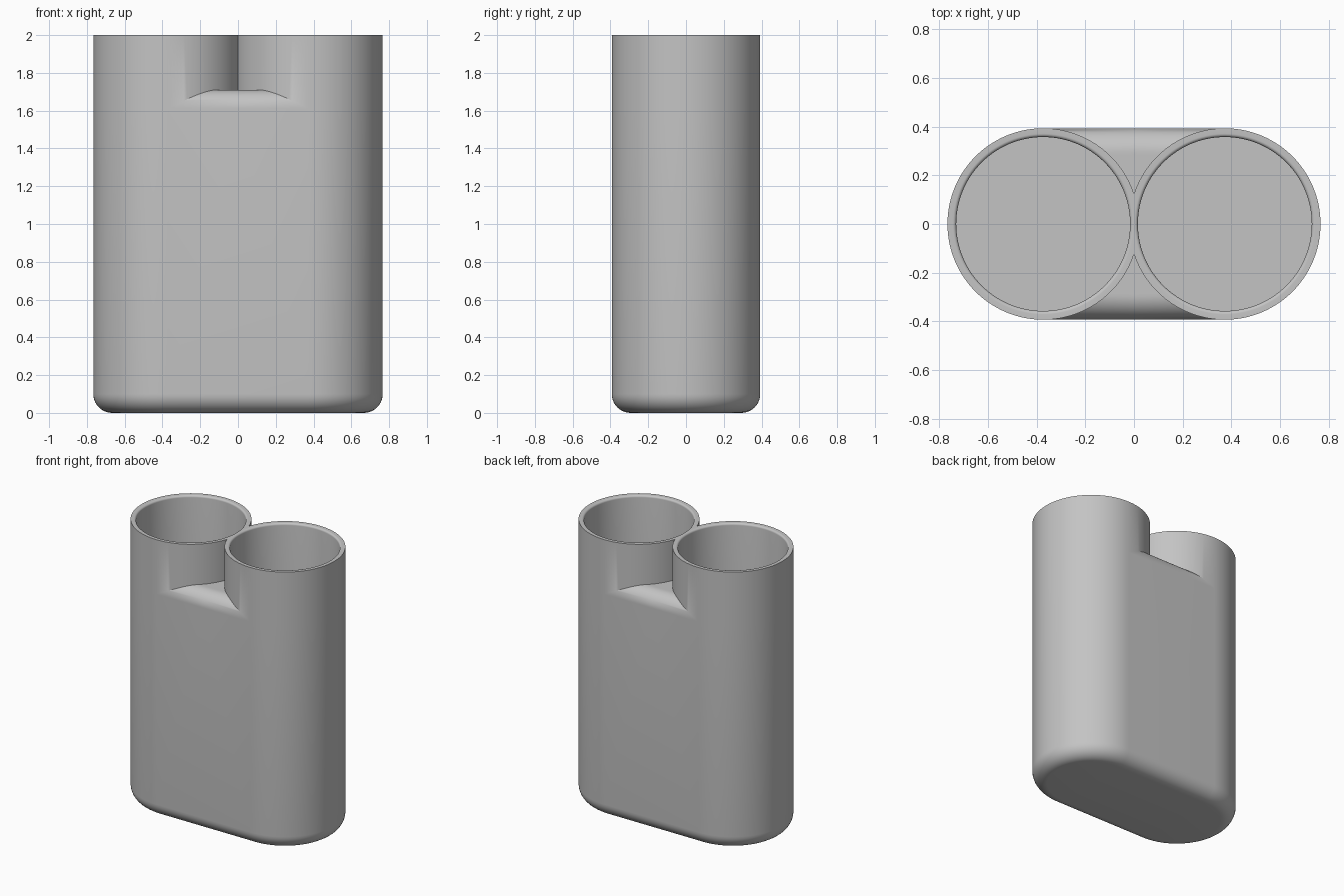
import bpy, bmesh
from math import sin, cos, pi, sqrt, acos, radians

cube = bpy.data.objects.get("Cube")
if cube:
    bpy.data.objects.remove(cube, do_unlink=True)

R = 0.393          # outer tube radius
C = 0.373          # tube centre offset in x
BORE = 0.357       # bore radius
ROUND = 0.1        # radius of the base and bridge edges
LIP = 0.014        # rounding of the inner rim
TOP, BRIDGE, FLOOR = 2.0, 1.71, 0.08
SHOULDER = BRIDGE - ROUND
SEAM = acos(-C / R)  # angle at which the two tubes meet


def spread(a, b, n):
    return [a + (b - a) * i / n for i in range(n + 1)]


def polar(angle, r, z):
    return (C + r * cos(angle), r * sin(angle), z)


def rim_radius(angle):
    # The tube is trimmed where it meets its twin at x = 0
    return min(R, C / -cos(angle)) if angle > SEAM else R


def bridge_height(y):
    over = max(0.0, y - (R - ROUND))
    return SHOULDER + sqrt(max(0.0, ROUND ** 2 - over ** 2))


def add_grid(bm, columns):
    rows = [[bm.verts.new(p) for p in col] for col in columns]
    for a, b in zip(rows, rows[1:]):
        for i in range(len(a) - 1):
            bm.faces.new((a[i], a[i + 1], b[i + 1], b[i]))


# Profiles as (radius, height)
lip = [(BORE + LIP * (1 - cos(t)), TOP - LIP * (1 - sin(t))) for t in spread(0, pi / 2, 6)]
bore = [(0, FLOOR), (BORE, FLOOR)] + lip
base = [(R - ROUND * (1 - cos(t)), ROUND * (1 - sin(t))) for t in spread(0, pi / 2, 10)]
shell = [(R, SHOULDER)] + base + [(0, 0)]

outer_angles = spread(0, pi / 2, 28)
neck_angles = spread(pi / 2, SEAM, 28)
seam_angles = spread(SEAM, pi, 6)

bm = bmesh.new()

# Bore and rim
add_grid(bm, [[polar(a, r, z) for r, z in bore] + [polar(a, rim_radius(a), TOP)]
              for a in outer_angles + neck_angles[1:] + seam_angles[1:]])

# Outer tube wall with rounded base
add_grid(bm, [[polar(a, r, z) for r, z in [(R, TOP)] + shell] for a in outer_angles])

# Tube wall above the bridge, and the bridge top
necks = []
for a in neck_angles:
    x, y, _ = polar(a, R, 0)
    h = bridge_height(y)
    necks.append([(x, y, TOP), (x, y, h), (0, y, h)])
add_grid(bm, necks)

# Flat side panel and underside between the tubes
add_grid(bm, [[(x, r, z) for r, z in shell] for x in (0, C)])

bmesh.ops.remove_doubles(bm, verts=bm.verts, dist=1e-5)
bmesh.ops.dissolve_degenerate(bm, edges=bm.edges, dist=1e-6)

# Mirror the quarter across both axes
for axis in range(2):
    copy = bmesh.ops.duplicate(bm, geom=bm.verts[:] + bm.edges[:] + bm.faces[:])
    for item in copy["geom"]:
        if isinstance(item, bmesh.types.BMVert):
            item.co[axis] *= -1
    bmesh.ops.remove_doubles(bm, verts=bm.verts, dist=1e-5)
bmesh.ops.recalc_face_normals(bm, faces=bm.faces)

mesh = bpy.data.meshes.new("twin_tube_holder")
bm.to_mesh(mesh)
bm.free()
holder = bpy.data.objects.new("twin_tube_holder", mesh)
bpy.context.collection.objects.link(holder)

# Grey plastic
grey = bpy.data.materials.new("grey")
grey.use_nodes = True
colour = (0.55, 0.55, 0.55, 1)
grey.diffuse_color = colour
grey.node_tree.nodes["Principled BSDF"].inputs["Base Color"].default_value = colour
mesh.materials.append(grey)

# Smooth shading with sharp rims
bpy.ops.object.select_all(action="DESELECT")
holder.select_set(True)
bpy.context.view_layer.objects.active = holder
bpy.ops.object.shade_smooth_by_angle(angle=radians(30))
